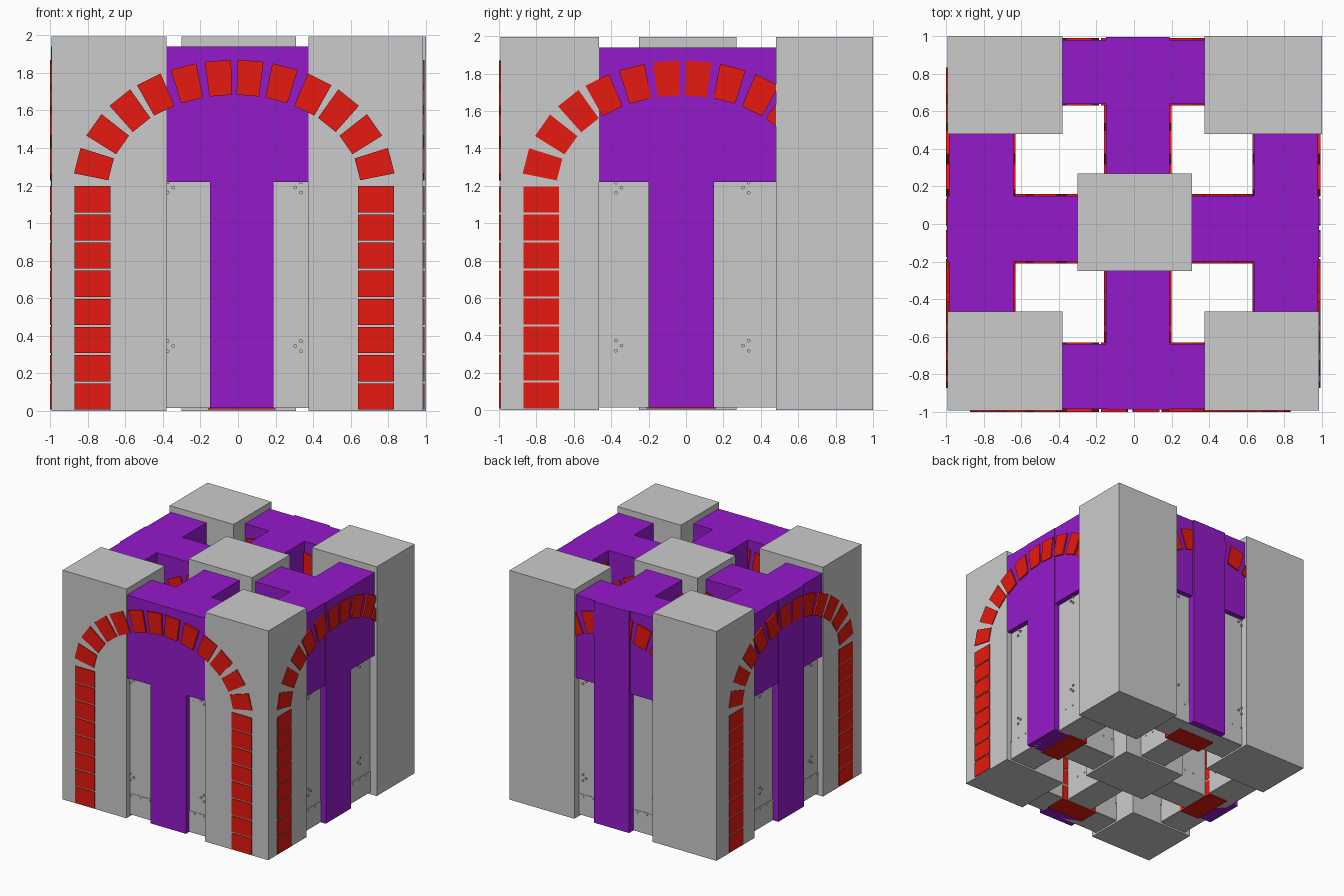
import bpy, bmesh, math
from mathutils import Vector

if "Cube" in bpy.data.objects:
    bpy.data.objects.remove(bpy.data.objects["Cube"])


def material(name, rgb):
    m = bpy.data.materials.new(name)
    m.diffuse_color = (*rgb, 1)
    m.use_nodes = True
    m.node_tree.nodes["Principled BSDF"].inputs["Base Color"].default_value = m.diffuse_color
    return m


RED = material("brick_red", (0.8, 0.01, 0.005))
PURPLE = material("wall_purple", (0.3, 0.01, 0.6))


def finish(bm, name, mat=None):
    bmesh.ops.recalc_face_normals(bm, faces=bm.faces[:])
    me = bpy.data.meshes.new(name)
    bm.to_mesh(me)
    bm.free()
    if mat:
        me.materials.append(mat)
    ob = bpy.data.objects.new(name, me)
    bpy.context.collection.objects.link(ob)
    return ob


def prism(bm, profile, v0, v1, axis):
    """Extrude a (u, z) outline across the wall thickness v0..v1."""
    def put(u, v, z):
        return bm.verts.new((u, v, z) if axis == 'x' else (v, u, z))
    a = [put(u, v0, z) for u, z in profile]
    b = [put(u, v1, z) for u, z in profile]
    n = len(profile)
    bm.faces.new(a)
    bm.faces.new(b[::-1])
    for i in range(n):
        j = (i + 1) % n
        bm.faces.new((a[j], a[i], b[i], b[j]))


def rect(u0, u1, z0, z1):
    return [(u0, z0), (u1, z0), (u1, z1), (u0, z1)]


def block(name, x0, x1, y0, y1, z0, z1):
    bm = bmesh.new()
    prism(bm, rect(x0, x1, z0, z1), y0, y1, 'x')
    return finish(bm, name)


C = -0.02                      # arch centre along each wall
A, B, SPRING = 0.76, 0.575, 1.2  # arch centre-line ellipse


def arch_bricks(name, axis, v0, v1):
    bm = bmesh.new()
    # straight legs
    for side in (-1, 1):
        for i in range(8):
            u0, u1 = sorted((C + side * 0.66, C + side * 0.85))
            prism(bm, rect(u0, u1, 0.008 + 0.15 * i, 0.147 + 0.15 * i), v0, v1, axis)
        # wedge bricks following the ellipse
        for deg in (6, 19, 33, 46.5, 62, 79):
            t = math.radians(deg)
            p = Vector((A * math.sin(t), B * math.cos(t)))
            n = Vector((p.x / A ** 2, p.y / B ** 2)).normalized()
            s = Vector((n.y, -n.x))
            pts = [p - n * .093 - s * .06, p - n * .093 + s * .06,
                   p + n * .093 + s * .07, p + n * .093 - s * .07]
            prism(bm, [(C + side * q.x, SPRING + q.y) for q in pts], v0, v1, axis)
    finish(bm, name, RED)


def wall_body(name, axis, v0, v1, u0, u1):
    # solid upper band with a leg at each end
    bm = bmesh.new()
    a, b = C - 0.67, C + 0.67
    prism(bm, [(u0, 0.015), (a, 0.015), (a, 1.22), (b, 1.22), (b, 0.015),
               (u1, 0.015), (u1, 1.94), (u0, 1.94)], v0, v1, axis)
    finish(bm, name, PURPLE)


def door(name, axis, v0, v1):
    # recessed slab with a kick plate and rivets on both faces
    bm = bmesh.new()
    prism(bm, rect(C - 0.67, C + 0.67, 0.015, 1.22), v0, v1, axis)
    prism(bm, rect(C - 0.64, C + 0.64, 0.02, 0.2), v0 - .004, v1 + .004, axis)
    spots = []
    for side in (-1, 1):
        for z in (0.345, 1.19):
            spots += [(C + side * .355, z + .027, .01), (C + side * .355, z - .027, .01),
                      (C + side * .325, z, .01)]
        spots += [(C + side * u, 0.183, .007) for u in (.17, .26, .35, .44, .53)]
    for u, z, r in spots:
        ring = [(u + r * math.cos(k * math.pi / 4), z + r * math.sin(k * math.pi / 4))
                for k in range(8)]
        prism(bm, ring, v0 - .01, v1 + .01, axis)
    finish(bm, name)


# axis, label, body thickness range, brick thickness range, length range
walls = [
    ('x', "front", (-0.985, -0.64), (-1.0, -0.63), (-0.985, 0.98)),
    ('x', "cross", (-0.20, 0.15), (-0.21, 0.16), (-0.995, 0.985)),
    ('x', "back", (0.64, 0.98), (0.63, 0.99), (-0.985, 0.98)),
    ('y', "left", (-0.985, -0.64), (-1.0, -0.63), (-0.98, 0.98)),
    ('y', "spine", (-0.15, 0.19), (-0.16, 0.20), (-0.987, 0.997)),
    ('y', "right", (0.64, 0.98), (0.63, 0.993), (-0.98, 0.98)),
]
for axis, label, (b0, b1), (r0, r1), (u0, u1) in walls:
    wall_body(label + "_wall", axis, b0, b1, u0, u1)
    arch_bricks(label + "_arch_bricks", axis, r0, r1)
    door(label + "_door_panel", axis, b0 + .045, b1 - .045)

# grey corner pillars and centre pillar
TOP = 1.995
block("pillar_front_left", -0.994, -0.38, -0.992, -0.465, 0, TOP)
block("pillar_front_right", 0.375, 0.986, -0.992, -0.465, 0, TOP)
block("pillar_back_left", -0.994, -0.38, 0.48, 1.0, 0, TOP)
block("pillar_back_right", 0.375, 1.0, 0.48, 1.0, 0, TOP)
block("pillar_centre", -0.30, 0.31, -0.25, 0.27, 0, TOP)
